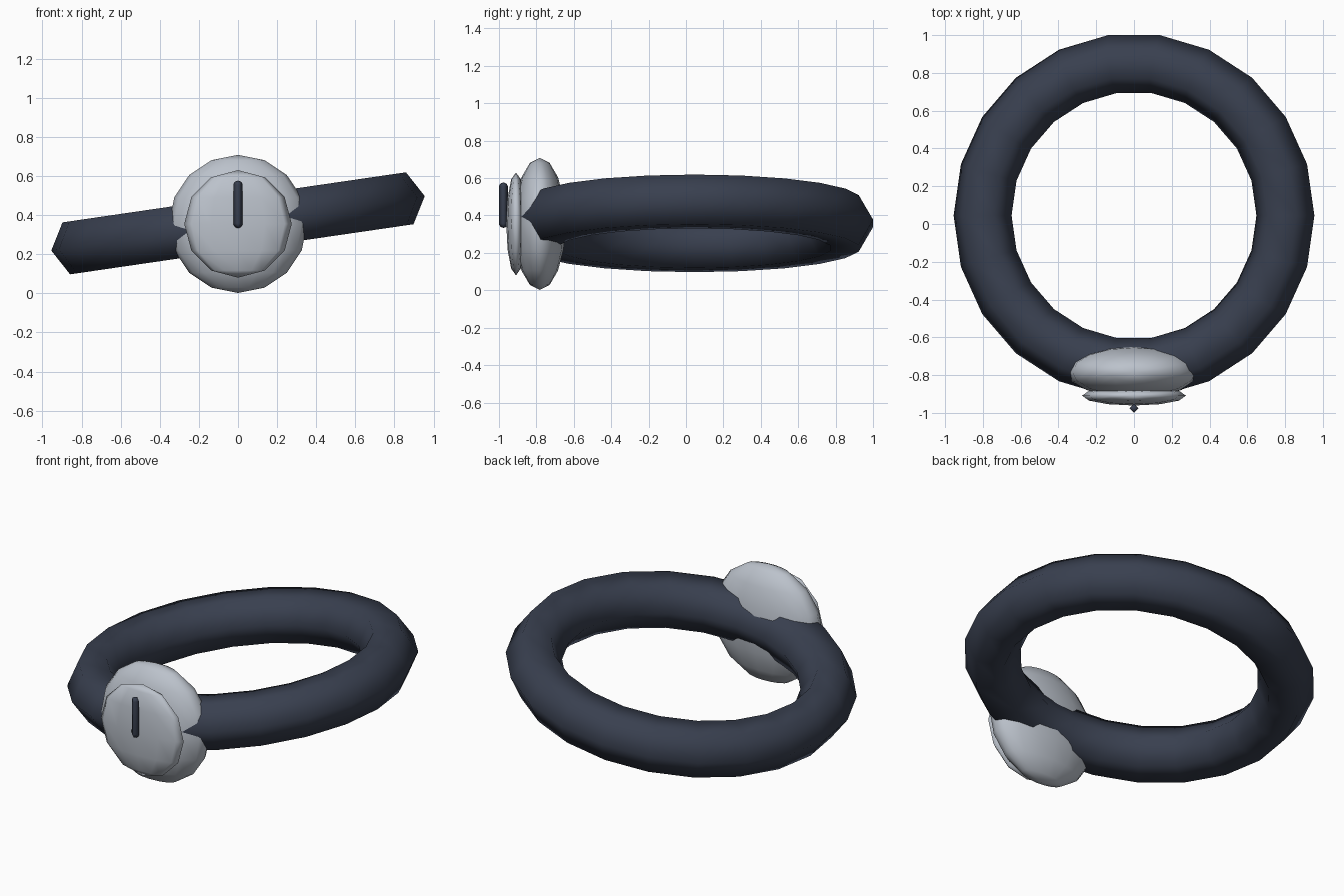
import bpy, bmesh, math
from mathutils import Matrix, Vector

if "Cube" in bpy.data.objects:
    bpy.data.objects.remove(bpy.data.objects["Cube"])


def material(name, rgb):
    m = bpy.data.materials.new(name)
    m.diffuse_color = (*rgb, 1)
    m.use_nodes = True
    m.node_tree.nodes["Principled BSDF"].inputs["Base Color"].default_value = m.diffuse_color
    return m


NAVY = material("dark slate", (0.040, 0.050, 0.078))
SILVER = material("silver grey", (0.50, 0.54, 0.60))
MID_Z = 0.355


def finish(name, bm, mat):
    bmesh.ops.recalc_face_normals(bm, faces=bm.faces)
    for f in bm.faces:
        f.smooth = True
    me = bpy.data.meshes.new(name)
    bm.to_mesh(me)
    bm.free()
    me.materials.append(mat)
    ob = bpy.data.objects.new(name, me)
    bpy.context.collection.objects.link(ob)
    return ob


def ring(name, major, minor, segs, sides, centre, tilt, mat):
    bm = bmesh.new()
    loops = []
    for i in range(segs):
        a = 2 * math.pi * i / segs
        loop = []
        for j in range(sides):
            b = 2 * math.pi * j / sides
            r = major + minor * math.cos(b)
            loop.append(bm.verts.new((r * math.cos(a), r * math.sin(a), minor * math.sin(b))))
        loops.append(loop)
    for i in range(segs):
        p, q = loops[i], loops[(i + 1) % segs]
        for j in range(sides):
            k = (j + 1) % sides
            bm.faces.new((p[j], q[j], q[k], p[k]))
    bm.transform(Matrix.Translation(centre) @ Matrix.Rotation(tilt, 4, 'Y'))
    return finish(name, bm, mat)


def flat_ball(name, segs, rings, radius, depth, y, mat):
    bm = bmesh.new()
    bmesh.ops.create_uvsphere(bm, u_segments=segs, v_segments=rings, radius=1)
    bm.transform(Matrix.Translation((0, y, MID_Z)) @ Matrix.Diagonal((radius, depth, radius, 1)))
    return finish(name, bm, mat)


# Tilted band with a six-sided cross-section
ring("band", 0.81, 0.155, 22, 6, Vector((0, 0.045, MID_Z + 0.003)), math.radians(-8.3), NAVY)

# Case and the smaller dial in front of it
flat_ball("case", 16, 8, 0.353, 0.138, -0.782, SILVER)
flat_ball("dial", 12, 6, 0.275, 0.052, -0.909, SILVER)

# Four-sided hand with rounded ends
bm = bmesh.new()
bmesh.ops.create_uvsphere(bm, u_segments=4, v_segments=8, radius=0.024)
bmesh.ops.delete(bm, geom=[f for f in bm.faces if False], context='FACES')
bmesh.ops.bisect_plane(bm, geom=bm.verts[:] + bm.edges[:] + bm.faces[:],
                       plane_co=(0, 0, 0.003), plane_no=(0, 0, 1))
for v in bm.verts:
    v.co.z += 0.097 if v.co.z > 0.002 else -0.097
bm.transform(Matrix.Translation((0, -0.976, 0.455)))
finish("hand", bm, NAVY)
